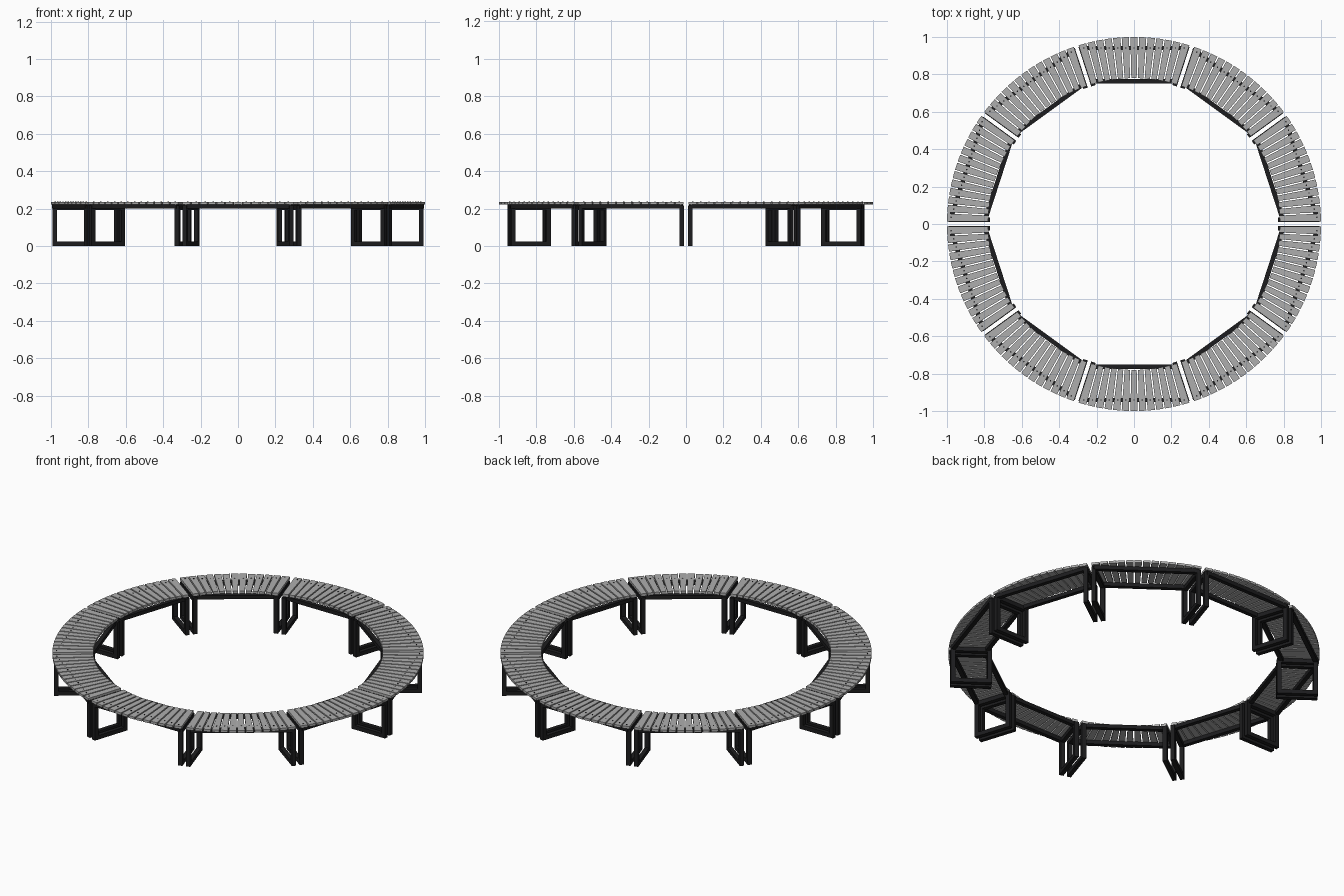
import bpy, bmesh, math
from mathutils import Vector, Matrix

if "Cube" in bpy.data.objects:
    bpy.data.objects.remove(bpy.data.objects["Cube"])

def material(name, c):
    m = bpy.data.materials.new(name)
    m.diffuse_color = (*c, 1)
    m.use_nodes = True
    m.node_tree.nodes["Principled BSDF"].inputs["Base Color"].default_value = m.diffuse_color
    return m

GREY = material("grey slat", (0.42, 0.42, 0.42))
BLACK = material("black metal", (0.012, 0.012, 0.013))

N, HALF = 10, math.radians(18)      # ten bench segments
R_IN, R_OUT = 0.78, 1.0
Z0, Z1 = 0.222, 0.236               # slat underside and top
T = 0.024                           # tube thickness

def box(bm, origin, u, v, a, b, z):
    """Box spanning a along u, b along v, z upwards."""
    vs = [bm.verts.new((*(origin + u * i + v * j), k))
          for k in z for i, j in ((a[0], b[0]), (a[1], b[0]), (a[1], b[1]), (a[0], b[1]))]
    for f in ((0, 1, 2, 3), (4, 5, 6, 7), (0, 1, 5, 4), (1, 2, 6, 5), (2, 3, 7, 6), (3, 0, 4, 7)):
        bm.faces.new([vs[i] for i in f])

def finish(bm, name, mat):
    bmesh.ops.recalc_face_normals(bm, faces=bm.faces)
    me = bpy.data.meshes.new(name)
    bm.to_mesh(me)
    bm.free()
    me.materials.append(mat)
    return me

# Tapered slats of one segment, centred on +y
def slats():
    bm = bmesh.new()
    count, gap, edge = 13, 0.007, 0.013
    def point(r, t):
        # t runs -1..1 between the two parallel-gapped ends
        return r, t * (HALF - edge / r)
    for i in range(count):
        t0, t1 = -1 + 2 * i / count, -1 + 2 * (i + 1) / count
        ring = []
        for r, ts in ((R_IN, (t0, t1)), (R_OUT, (t1, (t0 + t1) / 2, t0))):
            for t in ts:
                rr, a = point(r, t)
                if t == t0 and i > 0:
                    a += gap / 2 / r
                if t == t1 and i < count - 1:
                    a -= gap / 2 / r
                ring.append((rr * math.sin(a), rr * math.cos(a)))
        lo = [bm.verts.new((*p, Z0)) for p in ring]
        hi = [bm.verts.new((*p, Z1)) for p in ring]
        bm.faces.new(lo)
        bm.faces.new(hi)
        for k in range(len(ring)):
            j = (k + 1) % len(ring)
            bm.faces.new((lo[k], lo[j], hi[j], hi[k]))
    return finish(bm, "seat_slats", GREY)

# Two straight rails carrying the slats
def rails():
    bm = bmesh.new()
    o, x, y = Vector((0, 0)), Vector((1, 0)), Vector((0, 1))
    for y0, half in ((0.752, 0.228), (0.929, 0.284)):
        box(bm, o, x, y, (-half, half), (y0, y0 + T), (0.2, Z0))
    return finish(bm, "seat_rails", BLACK)

# Square tube loop legs at both ends of a segment
def legs():
    bm = bmesh.new()
    o = Vector((0, 0))
    top, r0, r1 = 0.217, 0.77, 0.992
    for s in (-1, 1):
        u = Vector((s * math.sin(HALF), math.cos(HALF)))
        v = Vector((-s * math.cos(HALF), math.sin(HALF)))
        w = (0.01, 0.01 + T)
        for z in ((0, T), (top - T, top)):
            box(bm, o, u, v, (r0, r1), w, z)
        for a in (r0, r1 - T):
            box(bm, o, u, v, (a, a + T), w, (T, top - T))
    return finish(bm, "leg_loops", BLACK)

# Small screw heads over the outer rail
def screws():
    bm = bmesh.new()
    for i in range(13):
        a = (-1 + (2 * i + 1) / 13) * (HALF - 0.013)
        m = Matrix.Translation((0.941 * math.tan(a), 0.941, Z1))
        bmesh.ops.create_cone(bm, cap_ends=True, segments=8, radius1=0.004,
                              radius2=0.004, depth=0.002, matrix=m)
    return finish(bm, "slat_screws", BLACK)

# Repeat the segment around the ring
for me in (slats(), rails(), legs(), screws()):
    for k in range(N):
        ob = bpy.data.objects.new(f"{me.name}_{k + 1}", me)
        ob.rotation_euler.z = k * 2 * HALF
        bpy.context.collection.objects.link(ob)
